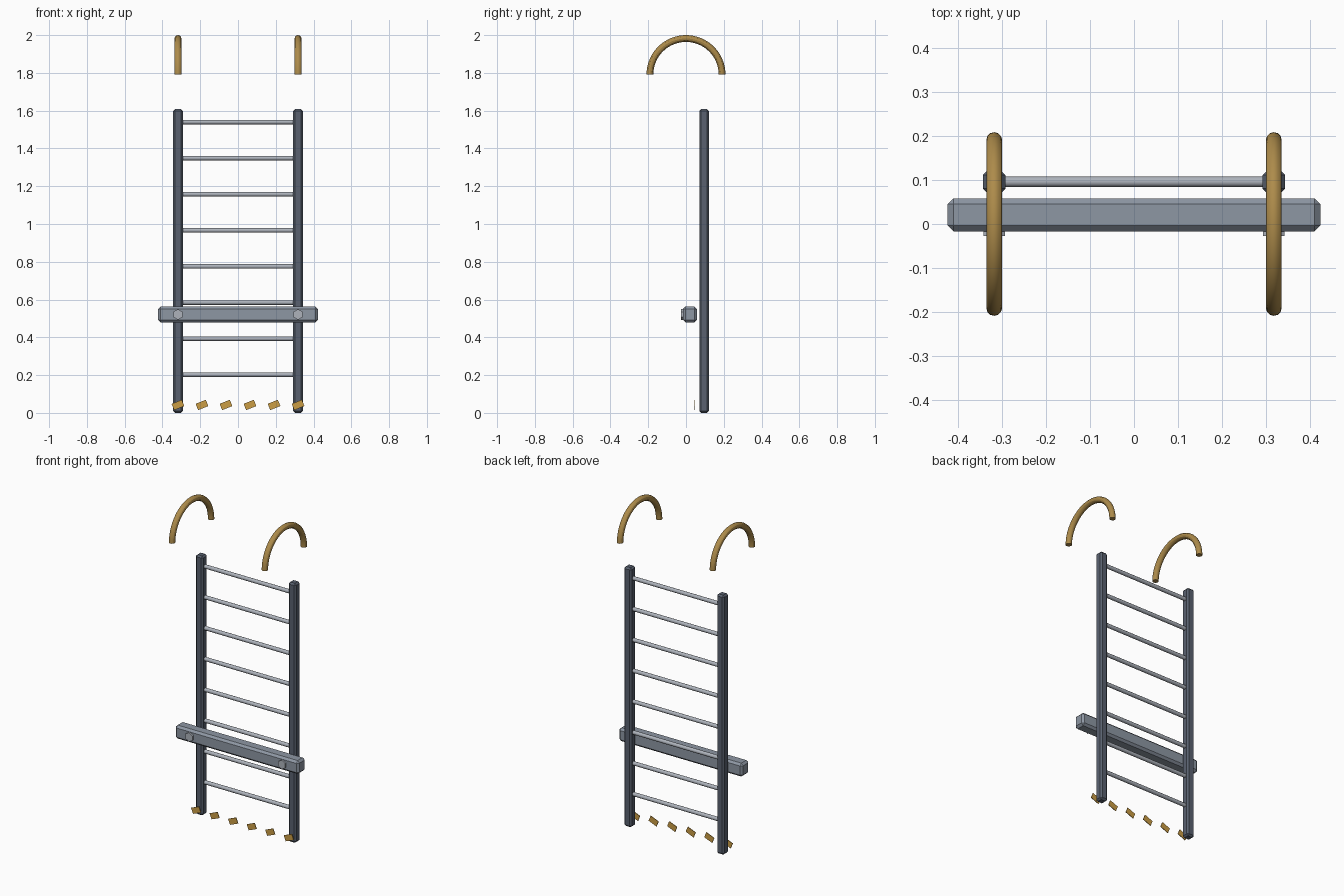
import bpy, bmesh, math
from mathutils import Vector

if "Cube" in bpy.data.objects:
    bpy.data.objects.remove(bpy.data.objects["Cube"])


def mat(name, col):
    m = bpy.data.materials.new(name)
    m.diffuse_color = (*col, 1)
    m.use_nodes = True
    m.node_tree.nodes["Principled BSDF"].inputs["Base Color"].default_value = m.diffuse_color
    return m


SLATE = mat("slate", (0.10, 0.12, 0.16))
STEEL = mat("steel", (0.27, 0.31, 0.37))
SILVER = mat("silver", (0.42, 0.45, 0.50))
BRASS = mat("brass", (0.42, 0.26, 0.07))
AMBER = mat("amber", (0.60, 0.34, 0.06))


def box(name, loc, size, m, bevel=0.0, angle=0.0):
    bpy.ops.mesh.primitive_cube_add(size=1, location=loc, rotation=(0, angle, 0))
    o = bpy.context.object
    o.name = name
    o.scale = size
    bpy.ops.object.transform_apply(location=False, rotation=False, scale=True)
    if bevel:
        mod = o.modifiers.new("bevel", 'BEVEL')
        mod.width = bevel
        mod.segments = 1
    o.data.materials.append(m)
    return o


def cylinder(name, loc, r, depth, sides, rot, m):
    bpy.ops.mesh.primitive_cylinder_add(vertices=sides, radius=r, depth=depth,
                                        location=loc, rotation=rot)
    o = bpy.context.object
    o.name = name
    o.data.materials.append(m)
    return o


def hook(name, x):
    # half-ring tube in the YZ plane with capped ends
    R, r, zc, n, k = 0.191, 0.018, 1.791, 32, 12
    bm = bmesh.new()
    rings = []
    for i in range(n + 1):
        a = math.pi * i / n
        out = Vector((0, math.cos(a), math.sin(a)))
        ring = []
        for j in range(k):
            b = 2 * math.pi * j / k
            p = out * (R + r * math.cos(b)) + Vector((r * math.sin(b), 0, 0))
            ring.append(bm.verts.new(p))
        rings.append(ring)
    for a, b in zip(rings, rings[1:]):
        for j in range(k):
            bm.faces.new((a[j], a[(j + 1) % k], b[(j + 1) % k], b[j]))
    bm.faces.new(rings[0])
    bm.faces.new(rings[-1])
    bmesh.ops.recalc_face_normals(bm, faces=bm.faces)
    me = bpy.data.meshes.new(name)
    bm.to_mesh(me)
    bm.free()
    me.materials.append(BRASS)
    o = bpy.data.objects.new(name, me)
    o.location = (x, 0, zc)
    bpy.context.collection.objects.link(o)
    bpy.ops.object.select_all(action='DESELECT')
    o.select_set(True)
    bpy.context.view_layer.objects.active = o
    bpy.ops.object.shade_smooth_by_angle()


RX, RY = 0.318, 0.096

# Side rails, top hooks and bar bolts
for side, x in (("left", -RX), ("right", RX)):
    box(f"rail_{side}", (x, RY, 0.804), (0.051, 0.051, 1.608), SLATE, 0.01)
    hook(f"hook_{side}", x)
    cylinder(f"bolt_{side}", (x, -0.014, 0.521), 0.028, 0.026, 6,
             (math.pi / 2, 0, 0), SILVER)

# Rungs
for i in range(8):
    cylinder(f"rung_{i + 1}", (0, RY, 0.202 + 0.1911 * i), 0.012, 0.61, 12,
             (0, math.pi / 2, 0), SILVER)
    bpy.ops.object.shade_smooth_by_angle()

# Stand-off bar
box("standoff_bar", (0, 0.021, 0.521), (0.848, 0.075, 0.083), STEEL, 0.013)

# Hazard stripes near the feet
for i in range(6):
    box(f"hazard_stripe_{i + 1}", (-RX + 2 * RX * i / 5, 0.044, 0.042),
        (0.058, 0.004, 0.036), AMBER, angle=-math.radians(22))
